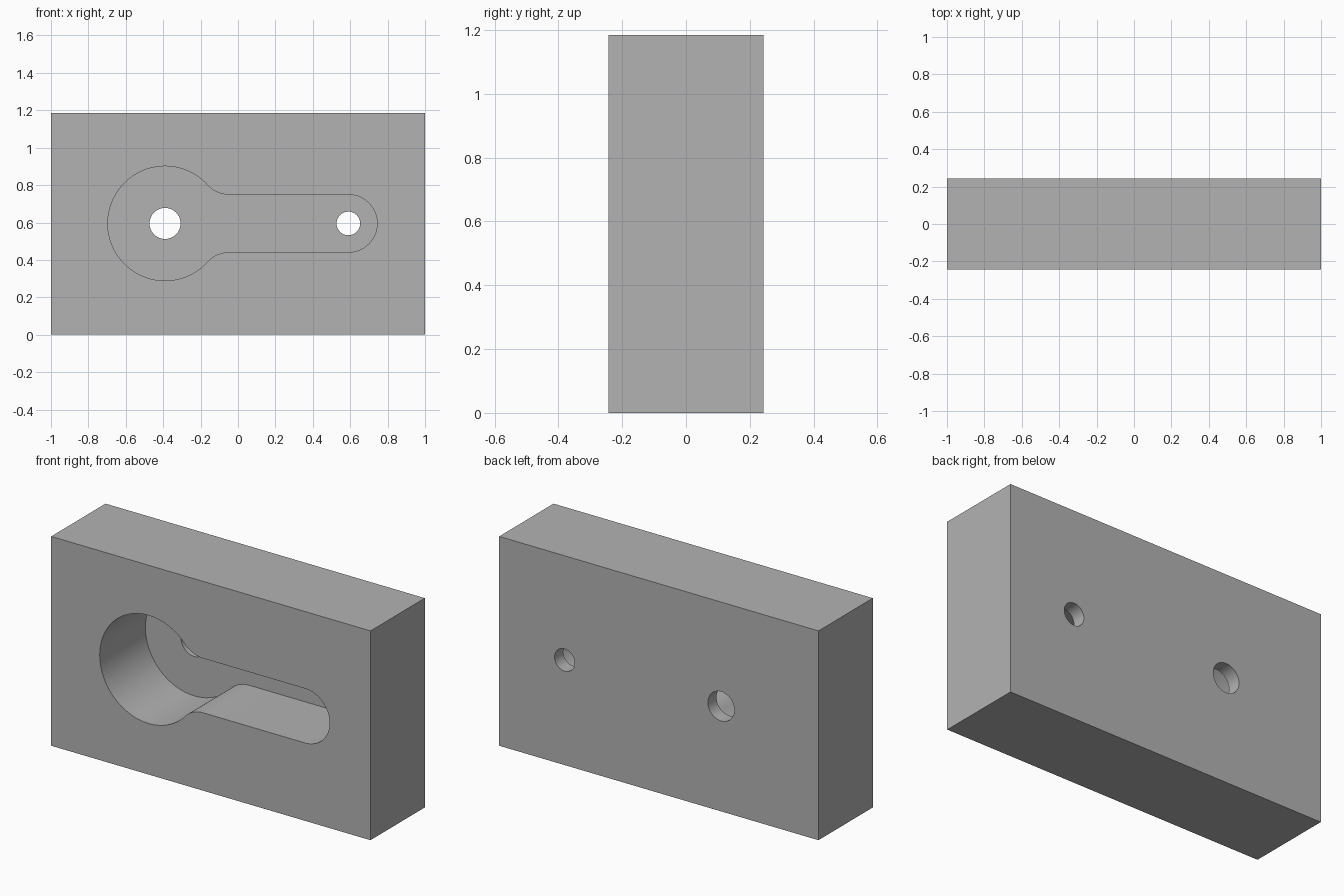
import bpy, bmesh, math
from math import pi, sin, cos

W, D, H = 2.0, 0.486, 1.185
MID = 0.595            # height of the keyhole axis
FLOOR = D / 2 - 0.077  # y of the pocket floor
BIG_X, BIG_R = -0.39, 0.306
END_X, END_R = 0.59, 0.154
FILLET_R = 0.154

if "Cube" in bpy.data.objects:
    bpy.data.objects.remove(bpy.data.objects["Cube"], do_unlink=True)

grey = bpy.data.materials.new("plain grey")
grey.use_nodes = True
grey.diffuse_color = (0.45, 0.45, 0.45, 1)
grey.node_tree.nodes["Principled BSDF"].inputs["Base Color"].default_value = (0.45, 0.45, 0.45, 1)


def arc(cx, cz, r, a0, a1, n):
    return [(cx + r * cos(a0 + (a1 - a0) * i / n), cz + r * sin(a0 + (a1 - a0) * i / n))
            for i in range(n + 1)]


def prism(name, outline, y0, y1):
    """Extrude an x-z outline from y0 to y1."""
    bm = bmesh.new()
    face = bm.faces.new([bm.verts.new((x, y0, z)) for x, z in outline])
    ext = bmesh.ops.extrude_face_region(bm, geom=[face])
    moved = [v for v in ext["geom"] if isinstance(v, bmesh.types.BMVert)]
    bmesh.ops.translate(bm, verts=moved, vec=(0, y1 - y0, 0))
    bmesh.ops.recalc_face_normals(bm, faces=bm.faces)
    mesh = bpy.data.meshes.new(name)
    bm.to_mesh(mesh)
    bm.free()
    mesh.materials.append(grey)
    obj = bpy.data.objects.new(name, mesh)
    bpy.context.collection.objects.link(obj)
    return obj


# Block
block = prism("block", [(-W / 2, 0), (W / 2, 0), (W / 2, H), (-W / 2, H)], -D / 2, D / 2)

# Keyhole outline: upper half from the slot end to the large circle, then mirrored
fillet_z = END_R + FILLET_R
fillet_dx = math.sqrt((BIG_R + FILLET_R) ** 2 - fillet_z ** 2)
turn = math.atan2(fillet_z, fillet_dx)
upper = arc(END_X, 0, END_R, 0, pi / 2, 24)
upper += arc(BIG_X + fillet_dx, fillet_z, FILLET_R, -pi / 2, turn - pi, 16)
upper += arc(BIG_X, 0, BIG_R, turn, pi, 48)[1:]
outline = upper + [(x, -z) for x, z in reversed(upper[1:-1])]

# Pocket and through-hole cutters
cutters = [
    prism("pocket_cutter", [(x, MID + z) for x, z in outline], -D, FLOOR),
    prism("large_hole_cutter", arc(BIG_X, MID, 0.083, 0, 2 * pi, 48)[:-1], 0, D),
    prism("small_hole_cutter", arc(END_X, MID, 0.063, 0, 2 * pi, 48)[:-1], 0, D),
]

bpy.ops.object.select_all(action="DESELECT")
block.select_set(True)
bpy.context.view_layer.objects.active = block
for cutter in cutters:
    cutter.hide_render = True
    mod = block.modifiers.new(cutter.name, "BOOLEAN")
    mod.operation = "DIFFERENCE"
    mod.solver = "EXACT"
    mod.object = cutter
    bpy.ops.object.modifier_apply(modifier=mod.name)
    bpy.data.objects.remove(cutter, do_unlink=True)

bpy.ops.object.shade_smooth_by_angle(angle=math.radians(30))
